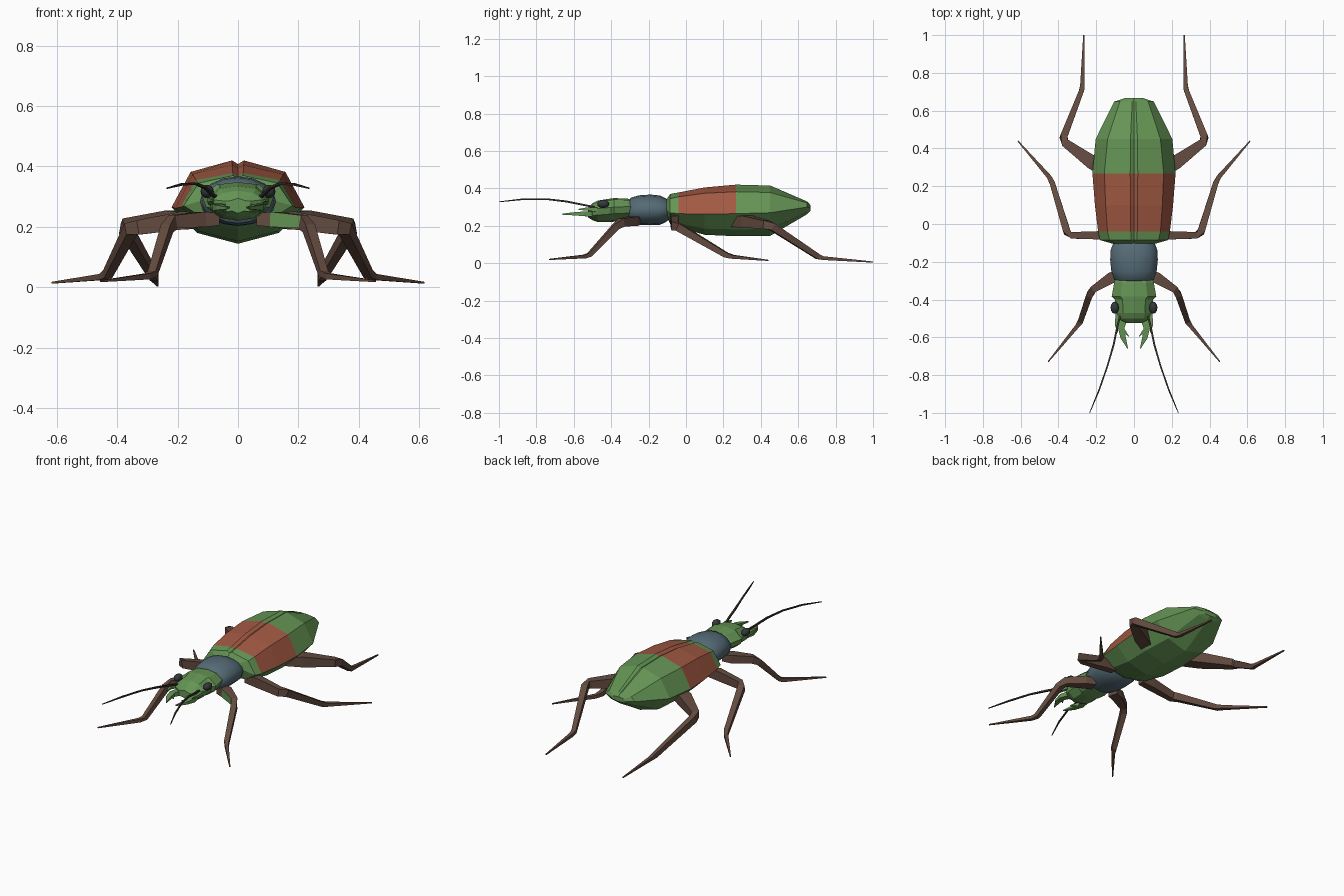
import bpy, bmesh, math
from mathutils import Vector


def material(name, rgb):
    m = bpy.data.materials.new(name)
    m.diffuse_color = (*rgb, 1)
    return m


GREEN = material("leaf green", (0.13, 0.30, 0.09))
RED = material("rust red", (0.36, 0.10, 0.055))
BLUE = material("slate blue", (0.09, 0.145, 0.18))
BROWN = material("leg brown", (0.125, 0.07, 0.05))
EYE = material("eye grey", (0.035, 0.04, 0.045))
DARK = material("antenna dark", (0.04, 0.03, 0.027))


def loft(name, rings, mats, rule=None, smooth=False):
    """Skin equal-sized rings of points, cap both ends; rule(ring, side) gives the material slot."""
    bm = bmesh.new()
    vs = [[bm.verts.new(p) for p in r] for r in rings]
    n = len(vs[0])
    for i in range(len(vs) - 1):
        for j in range(n):
            k = (j + 1) % n
            f = bm.faces.new((vs[i][j], vs[i][k], vs[i + 1][k], vs[i + 1][j]))
            f.material_index = rule(i, j) if rule else 0
    bm.faces.new(vs[0])
    bm.faces.new(vs[-1])
    bmesh.ops.recalc_face_normals(bm, faces=bm.faces)
    me = bpy.data.meshes.new(name)
    bm.to_mesh(me)
    bm.free()
    for m in mats:
        me.materials.append(m)
    ob = bpy.data.objects.new(name, me)
    bpy.context.collection.objects.link(ob)
    if smooth:
        bpy.ops.object.select_all(action='DESELECT')
        ob.select_set(True)
        bpy.context.view_layer.objects.active = ob
        bpy.ops.object.shade_smooth_by_angle(angle=math.radians(40))
    return ob


def limb(name, path, mats, sx=1, rule=None):
    """Square-section tapering limb; path rows are (x, y, z, half width, half height)."""
    pts = [Vector((sx * p[0], p[1], p[2])) for p in path]
    rings = []
    for i, p in enumerate(pts):
        d = (pts[min(i + 1, len(pts) - 1)] - pts[max(i - 1, 0)]).normalized()
        side = d.cross(Vector((0, 0, 1))).normalized()
        up = side.cross(d)
        w, h = path[i][3:]
        rings.append([p + side * a * w + up * b * h
                      for a, b in ((1, 1), (1, -1), (-1, -1), (-1, 1))])
    return loft(name, rings, mats, rule)


def symmetric(y, half):
    """Close a half profile (x, z) whose first and last points lie on x = 0."""
    return [(x, y, z) for x, z in half] + [(-x, y, z) for x, z in half[-2:0:-1]]


# Abdomen with wing-case seam: y, half width, shoulder width, top, shoulder z, rim z, bottom
sections = [
    (-0.105, 0.11, 0.08, 0.34, 0.325, 0.29, 0.255),
    (-0.085, 0.18, 0.13, 0.37, 0.345, 0.27, 0.21),
    (-0.04, 0.19, 0.14, 0.378, 0.355, 0.265, 0.19),
    (0.10, 0.207, 0.15, 0.405, 0.374, 0.262, 0.152),
    (0.268, 0.22, 0.157, 0.42, 0.382, 0.265, 0.144),
    (0.45, 0.203, 0.14, 0.415, 0.378, 0.27, 0.146),
    (0.648, 0.105, 0.075, 0.33, 0.322, 0.30, 0.262),
    (0.666, 0.05, 0.035, 0.31, 0.307, 0.295, 0.28),
]
rings = []
for y, w, sw, top, sz, mz, bot in sections:
    rings.append(symmetric(y, [(0, top - 0.012 * w / 0.22), (0.02 * w / 0.22, top), (sw, sz), (w, mz),
                               (w * 0.62, bot + (mz - bot) * 0.3), (0, bot)]))
# Rust band covers only the upper faces between two sections
loft("abdomen", rings, [GREEN, RED],
     lambda i, j: int(2 <= i <= 3 and (j < 3 or j > 6)))

# Thorax: rounded barrel
rings = []
for y, w, top, bot in [(-0.305, 0.09, 0.335, 0.225), (-0.295, 0.105, 0.35, 0.212),
                       (-0.25, 0.12, 0.363, 0.205), (-0.19, 0.126, 0.367, 0.203),
                       (-0.14, 0.124, 0.362, 0.205), (-0.11, 0.113, 0.348, 0.218),
                       (-0.09, 0.10, 0.335, 0.235)]:
    c, h = (top + bot) / 2, (top - bot) / 2
    rings.append([(w * math.cos(a), y, c + h * math.sin(a))
                  for a in (math.tau * k / 16 for k in range(16))])
loft("thorax", rings, [BLUE], smooth=True)

# Head: faceted wedge: y, half width, top, bottom
rings = []
for y, w, top, bot in [(-0.295, 0.10, 0.338, 0.235), (-0.31, 0.105, 0.345, 0.23),
                       (-0.385, 0.118, 0.348, 0.222), (-0.40, 0.10, 0.346, 0.22),
                       (-0.47, 0.098, 0.335, 0.22), (-0.50, 0.085, 0.32, 0.23),
                       (-0.525, 0.04, 0.295, 0.245)]:
    m = (top + bot) / 2
    rings.append(symmetric(y, [(0, top), (w * 0.6, top - 0.008), (w, m + 0.015),
                               (w * 0.9, m - 0.02), (w * 0.5, bot + 0.008), (0, bot)]))
loft("head", rings, [GREEN])

# Leg paths from body to foot tip
legs = {
    "front_leg": [(0.07, -0.27, 0.225, 0.03, 0.02), (0.12, -0.285, 0.225, 0.03, 0.025),
                  (0.215, -0.345, 0.217, 0.018, 0.022), (0.235, -0.375, 0.195, 0.017, 0.018),
                  (0.283, -0.515, 0.045, 0.014, 0.012), (0.30, -0.54, 0.036, 0.011, 0.01),
                  (0.455, -0.73, 0.02, 0.003, 0.003)],
    "middle_leg": [(0.10, -0.06, 0.22, 0.02, 0.02), (0.18, -0.06, 0.222, 0.022, 0.03),
                   (0.33, -0.06, 0.198, 0.017, 0.024), (0.355, -0.04, 0.193, 0.019, 0.021),
                   (0.432, 0.215, 0.043, 0.014, 0.014), (0.45, 0.25, 0.034, 0.012, 0.01),
                   (0.615, 0.44, 0.015, 0.003, 0.003)],
    "rear_leg": [(0.13, 0.27, 0.22, 0.035, 0.025), (0.22, 0.325, 0.222, 0.037, 0.032),
                 (0.365, 0.43, 0.206, 0.022, 0.022), (0.373, 0.46, 0.195, 0.019, 0.02),
                 (0.278, 0.705, 0.035, 0.013, 0.014), (0.274, 0.735, 0.027, 0.011, 0.01),
                 (0.266, 1.0, 0.006, 0.003, 0.003)],
}

for sx, side in ((-1, "left"), (1, "right")):
    for name, path in legs.items():
        # One green patch on the front of the right front thigh
        patch = (lambda i, j: int(i == 1 and j == 0)) if (name, sx) == ("front_leg", 1) else None
        limb(f"{name}_{side}", path, [BROWN, GREEN], sx, patch)

    # Antenna: thin sweeping whisker
    limb(f"antenna_{side}", [(0.075, -0.49, 0.30, 0.005, 0.005), (0.09, -0.55, 0.312, 0.005, 0.005),
                             (0.108, -0.64, 0.33, 0.005, 0.005), (0.14, -0.75, 0.343, 0.004, 0.004),
                             (0.185, -0.88, 0.341, 0.004, 0.004), (0.235, -1.0, 0.328, 0.002, 0.002)],
         [DARK], sx)

    # Jaw, its inner tooth, and the outer feeler
    limb(f"jaw_{side}", [(0.05, -0.49, 0.262, 0.02, 0.015), (0.068, -0.55, 0.264, 0.017, 0.012),
                         (0.058, -0.60, 0.264, 0.014, 0.008), (0.033, -0.66, 0.262, 0.002, 0.003)],
         [GREEN], sx)
    limb(f"jaw_tooth_{side}", [(0.062, -0.555, 0.264, 0.01, 0.008), (0.028, -0.595, 0.264, 0.002, 0.003)],
         [GREEN], sx)
    limb(f"feeler_{side}", [(0.085, -0.475, 0.285, 0.012, 0.012), (0.094, -0.53, 0.29, 0.008, 0.008),
                            (0.087, -0.575, 0.287, 0.002, 0.003)], [GREEN], sx)

    # Eye
    bpy.ops.mesh.primitive_uv_sphere_add(segments=12, ring_count=8, radius=1,
                                         location=(sx * 0.102, -0.443, 0.317))
    eye = bpy.context.object
    eye.name = f"eye_{side}"
    eye.scale = (0.022, 0.032, 0.022)
    eye.data.materials.append(EYE)
    bpy.ops.object.shade_smooth_by_angle(angle=math.radians(60))
